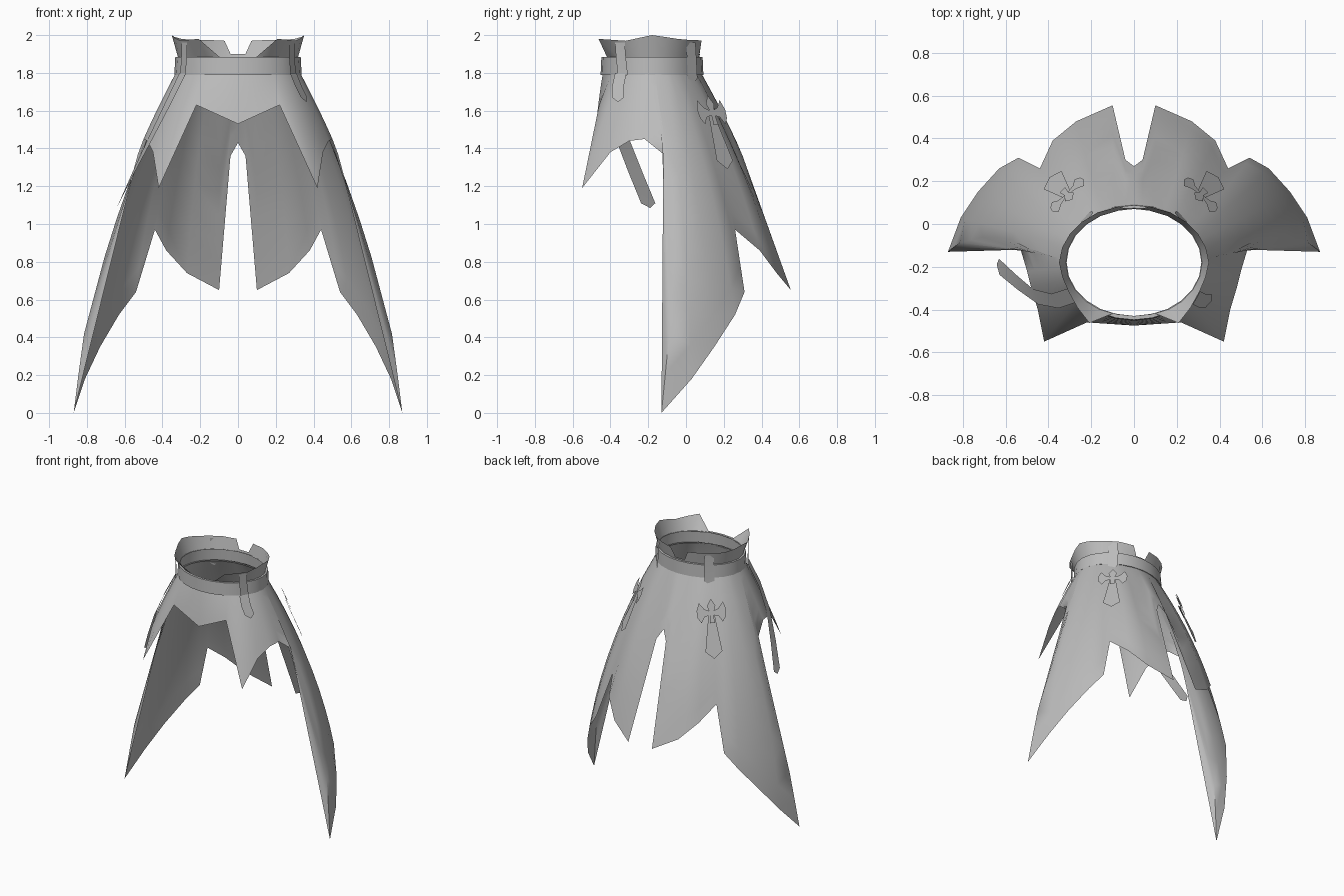
import bpy, math
from mathutils import Vector

if "Cube" in bpy.data.objects:
    bpy.data.objects.remove(bpy.data.objects["Cube"])

cloth = bpy.data.materials.new("grey cloth")
cloth.diffuse_color = (0.5, 0.5, 0.5, 1)
cloth.use_nodes = True
cloth.node_tree.nodes["Principled BSDF"].inputs["Base Color"].default_value = cloth.diffuse_color
CY = -0.18


def make(name, verts, faces, mirror=True, angle=40):
    me = bpy.data.meshes.new(name)
    me.from_pydata([tuple(v) for v in verts], [], faces)
    me.validate()
    ob = bpy.data.objects.new(name, me)
    bpy.context.collection.objects.link(ob)
    me.materials.append(cloth)
    bpy.ops.object.select_all(action='DESELECT')
    ob.select_set(True)
    bpy.context.view_layer.objects.active = ob
    bpy.ops.object.shade_smooth_by_angle(angle=math.radians(angle))
    if mirror:
        ob.modifiers.new("Mirror", 'MIRROR').merge_threshold = 0.002
    return ob


def loft(name, columns, **kw):
    """Skin columns of points, each listed from top to bottom."""
    n = len(columns[0])
    faces = [(i*n + j, i*n + j + 1, (i+1)*n + j + 1, (i+1)*n + j)
             for i in range(len(columns) - 1) for j in range(n - 1)]
    return make(name, [p for c in columns for p in c], faces, **kw)


def oval(deg, z, a=0.33, b=0.26):
    """Point on an oval round the waist; 0 is front, 180 is back."""
    t = math.radians(deg)
    return Vector((a*math.sin(t), CY - b*math.cos(t), z))


def resample(pts, n):
    pts = [Vector(p) for p in pts]
    lens = [(q - p).length for p, q in zip(pts, pts[1:])]
    out = []
    for k in range(n + 1):
        d = sum(lens)*k/n
        for i, s in enumerate(lens):
            if d <= s or i == len(lens) - 1:
                out.append(pts[i].lerp(pts[i+1], min(d/s, 1)))
                break
            d -= s
    return out


# Skirt: each column runs from the waist to the hem
hems = [
    (0, [(0, -.475, 1.53)]),
    (35, [(.22, -.46, 1.63)]),
    (50, [(.42, -.55, 1.19)]),
    (62, [(.45, -.40, 1.38)]),
    (73, [(.48, -.30, 1.44)]),
    (84, [(.50, -.22, 1.45)]),
    (94, [(.53, -.12, 1.37)]),
    (100, [(.45, -.15, 1.55), (.53, -.09, 1.33), (.60, -.065, 1.16), (.70, -.06, .85),
           (.82, -.09, .4), (.87, -.13, 0)]),
    (107, [(.81, .03, .18)]),
    (113, [(.73, .15, .35)]),
    (120, [(.63, .26, .52)]),
    (127, [(.54, .31, .64)]),
    (138, [(.44, .26, .97)]),
    (145, [(.38, .39, .86)]),
    (154, [(.27, .48, .74)]),
    (165, [(.095, .29, 1.31), (.10, .40, 1.08), (.10, .555, .65)]),
    (173, [(.04, .30, 1.36)]),
    (180, [(0, .27, 1.43)]),
]
columns = []
N = 9
for deg, path in hems:
    top = oval(deg, 1.80)
    col = resample([top] + path, N)
    if len(path) == 1:      # outward belly on the plain columns
        end = Vector(path[0])
        out = Vector((end.x, end.y - CY, 0)).normalized()
        for k, p in enumerate(col):
            t = k/N
            p += out*0.14*(top.z - end.z)**2*t*(1 - t)
    columns.append(col)
loft("skirt", columns, angle=60)

# Belt band
loft("belt", [[oval(d, 1.885, .315, .25), oval(d, 1.885, .332, .268),
               oval(d, 1.79, .337, .272), oval(d, 1.79, .325, .255)]
              for d in range(0, 181, 15)])

# Flared collar, open at the front and notched at the back
collar = [(0, 1.885, 0), (18, 1.885, 0), (31, 1.98, .06), (45, 1.975, .03), (60, 1.97, .01),
          (75, 1.985, 0), (90, 2.0, 0), (105, 1.99, 0), (120, 1.98, 0), (135, 1.975, 0),
          (150, 1.975, 0), (168, 1.97, 0), (173, 1.90, 0), (180, 1.90, 0)]
loft("collar", [[oval(d, z, .317 + (z - 1.88)*.28 + f, .25 + (z - 1.88)*.2 + f),
                 oval(d, 1.88, .317, .25)] for d, z, f in collar])


def strap(name, pts, width, mirror):
    """Hanging strip with a clipped point, facing away from the waist."""
    pts = [Vector(p) for p in pts]
    left, right = [], []
    for i, p in enumerate(pts):
        side = Vector((-(p.y - CY), p.x, 0)).normalized()*width/2
        left.append(p - side)
        right.append(p + side)
    tip = pts[-1] + (pts[-1] - pts[-2]).normalized()*width*.4
    n = len(pts)
    faces = [(i, i + 1, n + i + 1, n + i) for i in range(n - 1)] + [(n - 1, 2*n, 2*n - 1)]
    make(name, left + right + [tip], faces, mirror)


# Straps over the belt and the long loose one
strap("belt_loop", [(.285, -.35, 1.96), (.285, -.345, 1.89), (.292, -.335, 1.79)], .06, True)
strap("short_strap", [(.292, -.345, 1.80), (.32, -.36, 1.73), (.35, -.36, 1.67)], .07, False)
strap("long_strap", [(-.292, -.335, 1.80), (-.37, -.36, 1.64), (-.46, -.34, 1.46),
                     (-.55, -.27, 1.28), (-.63, -.20, 1.11)], .075, False)
strap("back_loop", [(.215, .025, 1.96), (.215, .03, 1.88), (.225, .035, 1.77)], .07, True)

# Hanging ornaments on the back quarters, drawn in a tilted plane
U = Vector((-.70, .71, 0))
V = Vector((-.27, -.27, .92))
O = Vector((.30, .125, 1.58))
W = U.cross(V).normalized()
if W.x < 0:
    W = -W


def plate(name, outline, lift):
    pts = [O + U*x + V*y + W*lift for x, y in outline]
    n = len(pts)
    c = sum(pts, Vector())/n
    faces = [(i, (i + 1) % n, n) for i in range(n)]
    a, b = pts[0] - c, pts[1] - c
    if a.cross(b).dot(W) < 0:
        faces = [f[::-1] for f in faces]
    make(name, pts + [c], faces)


plate("hanging_tag", [(-.02, .0), (.02, .0), (.06, -.27), (0, -.32), (-.06, -.27)], .012)
plate("ornament_stem", [(-.018, -.07), (.018, -.07), (.012, 0), (.03, .05), (0, .1),
                        (-.03, .05), (-.012, 0)], .024)
for side, name in ((1, "inner_blade"), (-1, "outer_blade")):
    plate(name, [(side*x, y) for x, y in
                 [(.005, .012), (.05, .03), (.085, .075), (.105, .02), (.1, -.03),
                  (.075, -.065), (.05, -.025), (.005, -.012)]], .02)
